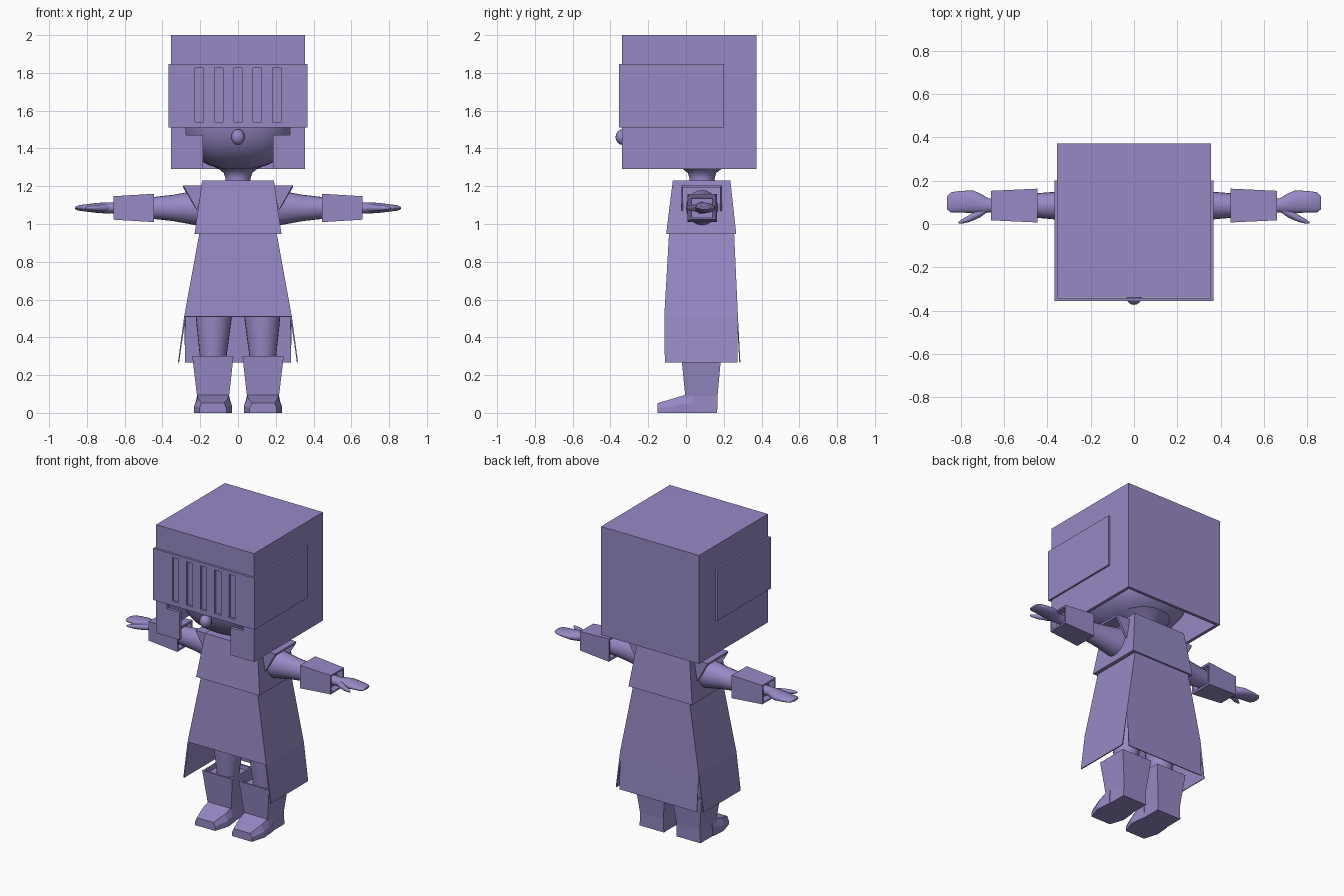
import bpy, bmesh, math
from mathutils import Vector

if "Cube" in bpy.data.objects:
    bpy.data.objects.remove(bpy.data.objects["Cube"])

LILAC = bpy.data.materials.new("lilac")
LILAC.diffuse_color = (0.31, 0.25, 0.56, 1)
LILAC.use_nodes = True
LILAC.node_tree.nodes["Principled BSDF"].inputs["Base Color"].default_value = LILAC.diffuse_color


def part(name, verts, faces, thick=0, mirror=False, smooth=False):
    """Mesh object with outward normals, optional wall thickness and x mirror."""
    bm = bmesh.new()
    vs = [bm.verts.new(v) for v in verts]
    for f in faces:
        bm.faces.new([vs[i] for i in f])
    bmesh.ops.remove_doubles(bm, verts=bm.verts, dist=1e-5)
    bmesh.ops.recalc_face_normals(bm, faces=bm.faces)
    mid = sum((v.co for v in bm.verts), Vector()) / len(bm.verts)
    if sum(f.normal.dot(f.calc_center_median() - mid) * f.calc_area() for f in bm.faces) < 0:
        bmesh.ops.reverse_faces(bm, faces=bm.faces)
    me = bpy.data.meshes.new(name)
    bm.to_mesh(me)
    bm.free()
    me.materials.append(LILAC)
    ob = bpy.data.objects.new(name, me)
    bpy.context.collection.objects.link(ob)
    if thick:
        m = ob.modifiers.new("wall", 'SOLIDIFY')
        m.thickness, m.offset, m.use_even_offset = thick, -1, True
    if mirror:
        ob.modifiers.new("mirror", 'MIRROR')
    if smooth:
        bpy.ops.object.select_all(action='DESELECT')
        ob.select_set(True)
        bpy.context.view_layer.objects.active = ob
        bpy.ops.object.shade_smooth_by_angle(angle=math.radians(45))
    return ob


def loft(name, rings, **kw):
    """Skin a list of equal point rings and cap both ends."""
    n, verts = len(rings[0]), [p for r in rings for p in r]
    faces = [(k*n + i, k*n + (i+1) % n, (k+1)*n + (i+1) % n, (k+1)*n + i)
             for k in range(len(rings) - 1) for i in range(n)]
    faces += [tuple(range(n)), tuple(range(len(verts) - n, len(verts)))]
    return part(name, verts, faces, **kw)


def rect_z(z, x0, x1, y0, y1):
    return [(x0, y0, z), (x1, y0, z), (x1, y1, z), (x0, y1, z)]


def rect_x(x, hy, hz, cy=0.085, cz=1.085):
    return [(x, cy-hy, cz-hz), (x, cy+hy, cz-hz), (x, cy+hy, cz+hz), (x, cy-hy, cz+hz)]


def oval_x(x, ry, rz, cy=0.085, cz=1.085, n=20):
    a = [2*math.pi*i/n for i in range(n)]
    return [(x, cy + ry*math.cos(t), cz + rz*math.sin(t)) for t in a]


def circle_z(z, r, cx=0, cy=0.085, n=24):
    a = [2*math.pi*i/n for i in range(n)]
    return [(cx + r*math.cos(t), cy + r*math.sin(t), z) for t in a]


def grid_front(xs, zs, y, keep):
    """Front wall made of grid cells, some left open."""
    verts, faces = [], []
    for i in range(len(xs) - 1):
        for j in range(len(zs) - 1):
            if keep(i, j):
                b = len(verts)
                verts += [(xs[i], y, zs[j]), (xs[i+1], y, zs[j]),
                          (xs[i+1], y, zs[j+1]), (xs[i], y, zs[j+1])]
                faces.append((b, b+1, b+2, b+3))
    return verts, faces


def add_face(verts, faces, pts):
    faces.append(tuple(range(len(verts), len(verts) + len(pts))))
    verts += pts


# helmet: open-bottomed box with a stepped face opening
xs, zs = [-.355, -.275, -.185, .185, .275, .355], [1.29, 1.47, 1.525, 2.0]
yf, yb = -.34, .372
hv, hf = grid_front(xs, zs, yf, lambda i, j: j == 2 or i in (0, 4) or (j == 0 and i != 2))
for x in (xs[0], xs[-1]):
    add_face(hv, hf, [(x, yf, z) for z in zs] + [(x, yb, 2.0), (x, yb, 1.29)])
add_face(hv, hf, [(x, yf, 2.0) for x in xs] + [(.355, yb, 2.0), (-.355, yb, 2.0)])
add_face(hv, hf, [(-.355, yb, 1.29), (.355, yb, 1.29), (.355, yb, 2.0), (-.355, yb, 2.0)])
part("helmet", hv, hf, thick=.02)

# visor: wrap-around band with five slots
vx = [-.367] + [c + s for c in (-.205, -.102, 0, .102, .205) for s in (-.022, .022)] + [.367]
vz = [1.51, 1.54, 1.825, 1.847]
vv, vf = grid_front(vx, vz, -.355, lambda i, j: not (j == 1 and i % 2 == 1))
for x in (vx[0], vx[-1]):
    add_face(vv, vf, [(x, -.355, z) for z in vz] + [(x, .2, vz[-1]), (x, .2, vz[0])])
part("visor", vv, vf, thick=.014)


# head and nose: rounded ellipsoids
def blob(name, c, r, e, nu=32, nv=16):
    def s(v):
        return math.copysign(abs(v) ** (2/e), v)
    rings = []
    for j in range(nv + 1):
        t = -math.pi/2 + math.pi * min(max(j/nv, .01), .99)
        rings.append([(c[0] + r[0]*s(math.cos(t))*s(math.cos(2*math.pi*i/nu)),
                       c[1] + r[1]*s(math.cos(t))*s(math.sin(2*math.pi*i/nu)),
                       c[2] + r[2]*s(math.sin(t))) for i in range(nu)])
    return loft(name, rings, smooth=True)


blob("head", (0, -.005, 1.62), (.325, .327, .33), 2.5)
blob("nose", (0, -.335, 1.46), (.036, .038, .042), 2, 16, 8)
loft("neck", [circle_z(z, r) for z, r in ((1.18, .075), (1.24, .066), (1.27, .075),
                                          (1.29, .1), (1.32, .16))], smooth=True)

# upper tunic and flared shoulder caps
loft("upper_tunic", [rect_z(.947, -.23, .23, -.105, .266), rect_z(1.23, -.19, .19, -.07, .235)])
part("shoulder_cap",
     [(.19, -.025, 1.205), (.29, -.025, 1.205), (.215, -.025, 1.07),
      (.19, .19, 1.205), (.29, .19, 1.205), (.215, .19, 1.07)],
     [(0, 1, 4, 3), (0, 2, 1), (3, 4, 5)], thick=.01, mirror=True)

# skirt: short front panel, long side and back flaps split at the rear corners
part("skirt",
     rect_z(.95, -.205, .205, -.09, .255) + rect_z(.51, -.285, .285, -.115, .275)
     + rect_z(.267, -.318, .318, -.112, .272) + [(-.28, .288, .267), (.28, .288, .267)],
     [(0, 1, 5, 4), (1, 2, 6, 5), (2, 3, 7, 6), (3, 0, 4, 7),
      (5, 6, 10, 9), (7, 4, 8, 11), (6, 7, 12, 13)], thick=.006)

# arms, hollow cuffs, hands
loft("arm", [oval_x(.15, .09, .1), oval_x(.23, .082, .09), oval_x(.34, .066, .07),
             oval_x(.5, .052, .052)], mirror=True, smooth=True)
loft("cuff", [rect_x(.47, .058, .054), rect_x(.445, .066, .062), rect_x(.445, .078, .075),
              rect_x(.66, .068, .062), rect_x(.66, .058, .052), rect_x(.62, .055, .05)], mirror=True)
loft("hand", [oval_x(.6, .036, .032), oval_x(.67, .032, .028), oval_x(.7, .044, .029, .092),
              oval_x(.74, .052, .027, .102), oval_x(.8, .05, .02, .103),
              oval_x(.845, .046, .014, .1), oval_x(.862, .03, .006, .098)],
     mirror=True, smooth=True)
loft("thumb", [oval_x(.67, .02, .02, .08, n=10), oval_x(.71, .022, .019, .052, n=10),
               oval_x(.76, .016, .015, .025, n=10), oval_x(.795, .01, .01, .011, n=10),
               oval_x(.81, .003, .004, .006, n=10)], mirror=True, smooth=True)

# legs
loft("leg", [circle_z(.26, .066, .132), circle_z(.51, .096, .128), circle_z(.85, .1, .11)],
     mirror=True, smooth=True)

# boots: flared shaft with recessed top, and a tapered toe
loft("boot_shaft", [rect_z(0, .045, .22, 0, .165), rect_z(.09, .047, .217, -.004, .167),
                    rect_z(.3, .024, .242, -.025, .186), rect_z(.3, .036, .23, -.013, .174),
                    rect_z(.275, .038, .228, -.011, .172)], mirror=True)


def toe(y, x0, x1, h, inset):
    return [(x0, y, 0), (x1, y, 0), (x1, y, h*.5), (x1-inset, y, h), (x0+inset, y, h), (x0, y, h*.5)]


loft("boot_toe", [toe(.04, .042, .224, .1, .008), toe(-.005, .036, .228, .095, .015),
                  toe(-.06, .032, .232, .078, .02), toe(-.15, .062, .205, .052, .012)], mirror=True)
